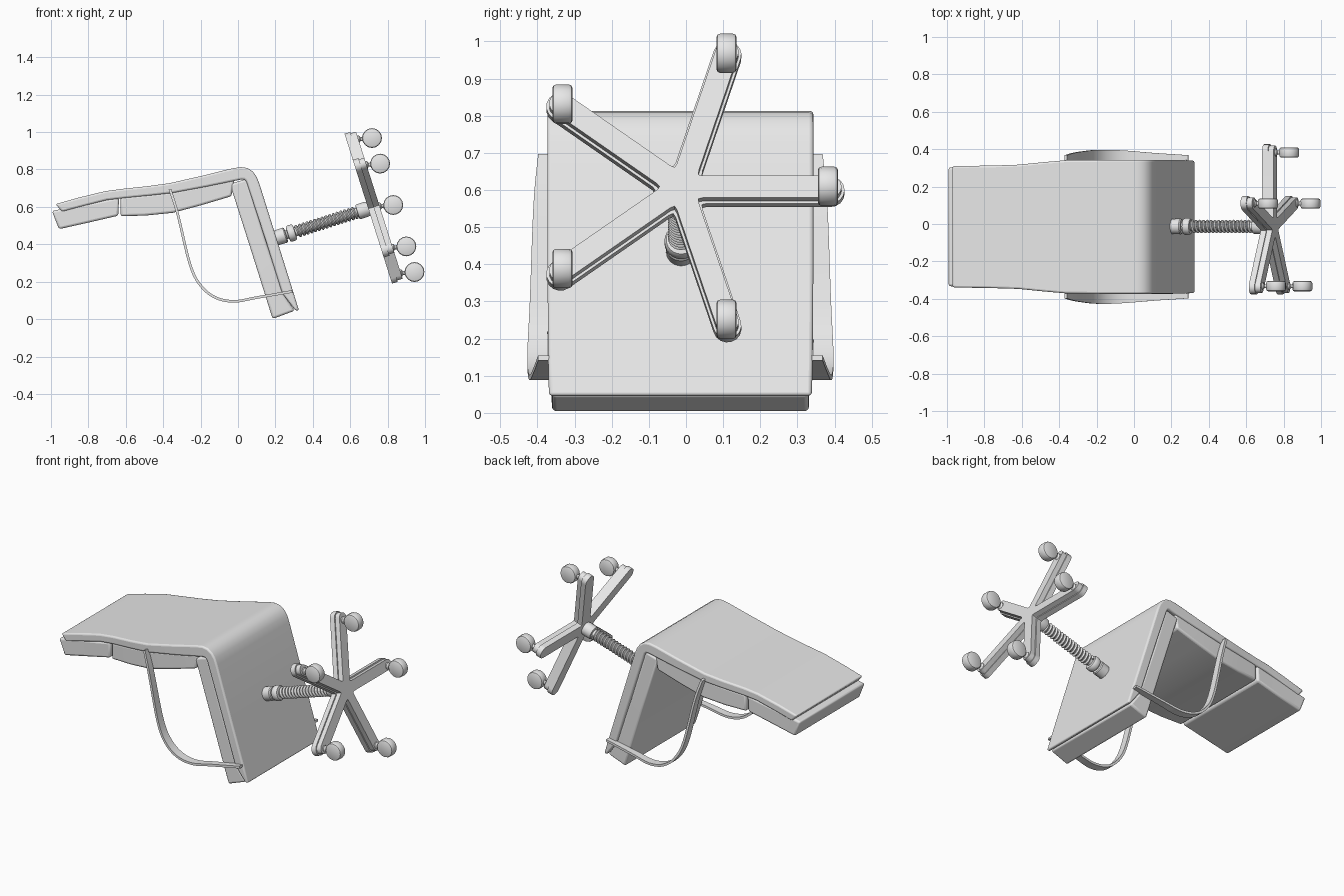
import bpy, bmesh, math
from mathutils import Matrix, Vector

if "Cube" in bpy.data.objects:
    bpy.data.objects.remove(bpy.data.objects["Cube"])

CY = -0.015                      # chair centre line in y
HUB = Vector((0.727, -0.013, 0.60))
T = math.radians(17.6)           # tilt of the column axis
C, S = math.cos(T), math.sin(T)
# local frame of the base: z runs along the column
FRAME = Matrix(((0, -S, C, HUB.x), (1, 0, 0, HUB.y), (0, C, S, HUB.z), (0, 0, 0, 1)))

grey = bpy.data.materials.new("plain_grey")
grey.diffuse_color = (0.8, 0.8, 0.8, 1)
grey.use_nodes = True
grey.node_tree.nodes["Principled BSDF"].inputs["Base Color"].default_value = grey.diffuse_color


def finish(name, bm, bevel=0, matrix=None, angle=35):
    bmesh.ops.recalc_face_normals(bm, faces=bm.faces)
    me = bpy.data.meshes.new(name)
    bm.to_mesh(me)
    bm.free()
    if matrix:
        me.transform(matrix)
    me.materials.append(grey)
    ob = bpy.data.objects.new(name, me)
    bpy.context.collection.objects.link(ob)
    if bevel:
        mod = ob.modifiers.new("soft_edges", 'BEVEL')
        mod.width, mod.segments = bevel, 3
        mod.limit_method, mod.angle_limit = 'ANGLE', math.radians(50)
    bpy.ops.object.select_all(action='DESELECT')
    bpy.context.view_layer.objects.active = ob
    ob.select_set(True)
    bpy.ops.object.shade_smooth_by_angle(angle=math.radians(angle))
    return ob


def loft(name, stations, bevel=0):
    """Bar through rectangular sections: (outer xz, inner xz, y0, y1)."""
    bm = bmesh.new()
    rings = []
    for (ox, oz), (ix, iz), y0, y1 in stations:
        rings.append([bm.verts.new(p) for p in
                      ((ox, y0, oz), (ox, y1, oz), (ix, y1, iz), (ix, y0, iz))])
    for a, b in zip(rings, rings[1:]):
        for i in range(4):
            j = (i + 1) % 4
            bm.faces.new((a[i], a[j], b[j], b[i]))
    bm.faces.new(rings[0])
    bm.faces.new(rings[-1])
    return finish(name, bm, bevel)


def slab(name, rows, bevel):
    """Rows of outer x, z, inner x, z, half width."""
    return loft(name, [((a, b), (c, d), CY - h, CY + h) for a, b, c, d, h in rows], bevel)


def lathe(name, profile, matrix, n=24):
    """Solid of (radius, height) pairs turned about local z."""
    bm = bmesh.new()
    rings = [[bm.verts.new((r * math.cos(2 * math.pi * i / n),
                            r * math.sin(2 * math.pi * i / n), z)) for i in range(n)]
             for r, z in profile]
    for a, b in zip(rings, rings[1:]):
        for i in range(n):
            j = (i + 1) % n
            bm.faces.new((a[i], a[j], b[j], b[i]))
    bm.faces.new(rings[0])
    bm.faces.new(rings[-1])
    return finish(name, bm, matrix=matrix)


def smooth_path(pts, steps=5):
    """Catmull-Rom samples through points."""
    p = [Vector(q) for q in pts]
    p = [2 * p[0] - p[1]] + p + [2 * p[-1] - p[-2]]
    out = []
    for a, b, c, d in zip(p, p[1:], p[2:], p[3:]):
        for k in range(steps):
            t = k / steps
            out.append(0.5 * (2 * b + (c - a) * t + (2 * a - 5 * b + 4 * c - d) * t * t
                              + (3 * b - a - 3 * c + d) * t ** 3))
    return out + [p[-2]]


# Bent shell carrying back and seat
slab("shell", [
    (-0.975, 0.615, -0.941, 0.574, 0.325),
    (-0.85, 0.650, -0.83, 0.604, 0.326),
    (-0.71, 0.684, -0.70, 0.637, 0.329),
    (-0.62, 0.696, -0.61, 0.647, 0.332),
    (-0.48, 0.711, -0.47, 0.661, 0.346),
    (-0.364, 0.727, -0.353, 0.674, 0.356),
    (-0.18, 0.769, -0.17, 0.708, 0.358),
    (-0.03, 0.806, -0.01, 0.741, 0.358),
    (0.015, 0.813, 0.020, 0.747, 0.358),
    (0.050, 0.808, 0.034, 0.746, 0.358),
    (0.080, 0.788, 0.043, 0.738, 0.358),
    (0.100, 0.760, 0.050, 0.722, 0.358),
    (0.115, 0.722, 0.057, 0.700, 0.358),
    (0.215, 0.402, 0.150, 0.415, 0.358),
    (0.297, 0.140, 0.236, 0.140, 0.356),
    (0.326, 0.046, 0.306, 0.046, 0.354)], 0.016)

# Cushions
slab("headrest_cushion", [
    (-0.995, 0.578, -0.957, 0.481, 0.318),
    (-0.83, 0.612, -0.80, 0.516, 0.320),
    (-0.636, 0.650, -0.640, 0.553, 0.325)], 0.012)
slab("backrest_cushion", [
    (-0.628, 0.652, -0.628, 0.550, 0.325),
    (-0.50, 0.664, -0.49, 0.554, 0.336),
    (-0.353, 0.680, -0.350, 0.568, 0.346),
    (-0.19, 0.712, -0.20, 0.608, 0.348),
    (-0.02, 0.745, -0.035, 0.657, 0.348)], 0.012)
slab("seat_cushion", [
    (0.045, 0.750, -0.043, 0.722, 0.348),
    (0.145, 0.430, 0.066, 0.380, 0.348),
    (0.245, 0.130, 0.151, 0.110, 0.348),
    (0.303, 0.045, 0.185, 0.001, 0.346)], 0.012)

# Band armrests
arm = smooth_path([(-0.364, 0.695), (-0.322, 0.56), (-0.257, 0.294), (-0.20, 0.18),
                   (-0.12, 0.115), (-0.02, 0.095), (0.10, 0.115), (0.29, 0.148)])
for side, label in ((1, "left"), (-1, "right")):
    rows = []
    for i, p in enumerate(arm):
        d = (arm[min(i + 1, len(arm) - 1)] - arm[max(i - 1, 0)]).normalized()
        n = Vector((-d.y, d.x)) * 0.007
        f = math.sin(math.pi * i / (len(arm) - 1))
        rows.append((p + n, p - n, CY + side * (0.348 + 0.010 * f),
                     CY + side * (0.383 + 0.029 * f)))
    loft(label + "_armrest", rows)

# Column with collars
lathe("column", [(0.040, -0.57), (0.042, -0.50), (0.038, -0.494), (0.024, -0.492),
                 (0.024, -0.484), (0.041, -0.482), (0.045, -0.474), (0.045, -0.452),
                 (0.040, -0.444), (0.025, -0.442), (0.025, -0.094), (0.038, -0.092),
                 (0.041, -0.085), (0.041, -0.045), (0.036, -0.02)], FRAME)

# Coil around the column
TURNS, SIDES = 16, 24
bm = bmesh.new()
rings = []
for i in range(TURNS * SIDES + 1):
    a = 2 * math.pi * i / SIDES
    z = -0.436 + 0.338 * i / (TURNS * SIDES)
    rings.append([bm.verts.new(((0.027 + 0.009 * math.cos(b)) * math.cos(a),
                                (0.027 + 0.009 * math.cos(b)) * math.sin(a),
                                z + 0.008 * math.sin(b)))
                  for b in [math.pi * k / 3 for k in range(6)]])
for a, b in zip(rings, rings[1:]):
    for k in range(6):
        j = (k + 1) % 6
        bm.faces.new((a[k], a[j], b[j], b[k]))
bm.faces.new(rings[0])
bm.faces.new(rings[-1])
finish("coil", bm, matrix=FRAME, angle=65)


def star(name, w, length, z0, z1):
    """Five-spoke plate with rounded tips and filleted inner corners."""
    rc = w / math.tan(math.radians(36))
    pts = []
    for k in range(5):
        a = math.radians(72 * k)
        spoke = [(rc + 0.016, -w)]
        for i in range(9):
            b = math.pi * (i / 8 - 0.5)
            spoke.append((length - w + w * math.cos(b), w * math.sin(b)))
        spoke.append((rc + 0.016, w))
        pts += [(r * math.cos(a) - t * math.sin(a), r * math.sin(a) + t * math.cos(a))
                for r, t in spoke]
        m, q = a + math.radians(36), w / math.sin(math.radians(36)) + 0.005
        pts.append((q * math.cos(m), q * math.sin(m)))
    bm = bmesh.new()
    face = bm.faces.new([bm.verts.new((x, y, z0)) for x, y in pts])
    ext = bmesh.ops.extrude_face_region(bm, geom=[face])
    bmesh.ops.translate(bm, vec=(0, 0, z1 - z0),
                        verts=[v for v in ext["geom"] if isinstance(v, bmesh.types.BMVert)])
    finish(name, bm, matrix=FRAME)


# Five-spoke base, a wide plate with a narrower rib layer
star("base_plate", 0.038, 0.440, -0.032, 0.0)
star("base_rib", 0.031, 0.432, -0.002, 0.030)

# Casters, all wheels turning about y
for k in range(5):
    a = math.radians(72 * k)
    foot = FRAME @ Vector((0.395 * math.cos(a), 0.395 * math.sin(a), 0))
    hub = foot + Vector((0.103, 0, 0.01))
    lathe("caster_wheel_%d" % (k + 1),
          [(0.044, -0.027), (0.050, -0.024), (0.053, -0.017), (0.053, 0.017),
           (0.050, 0.024), (0.044, 0.027)],
          Matrix.Translation(hub) @ Matrix.Rotation(math.pi / 2, 4, 'X'), 16)
    turn = (hub - foot).to_track_quat('Z', 'Y').to_matrix().to_4x4()
    lathe("caster_stem_%d" % (k + 1),
          [(0.020, 0.0), (0.020, 0.034), (0.010, 0.042), (0.010, 0.048), (0.020, 0.062)],
          Matrix.Translation(foot) @ turn, 12)
